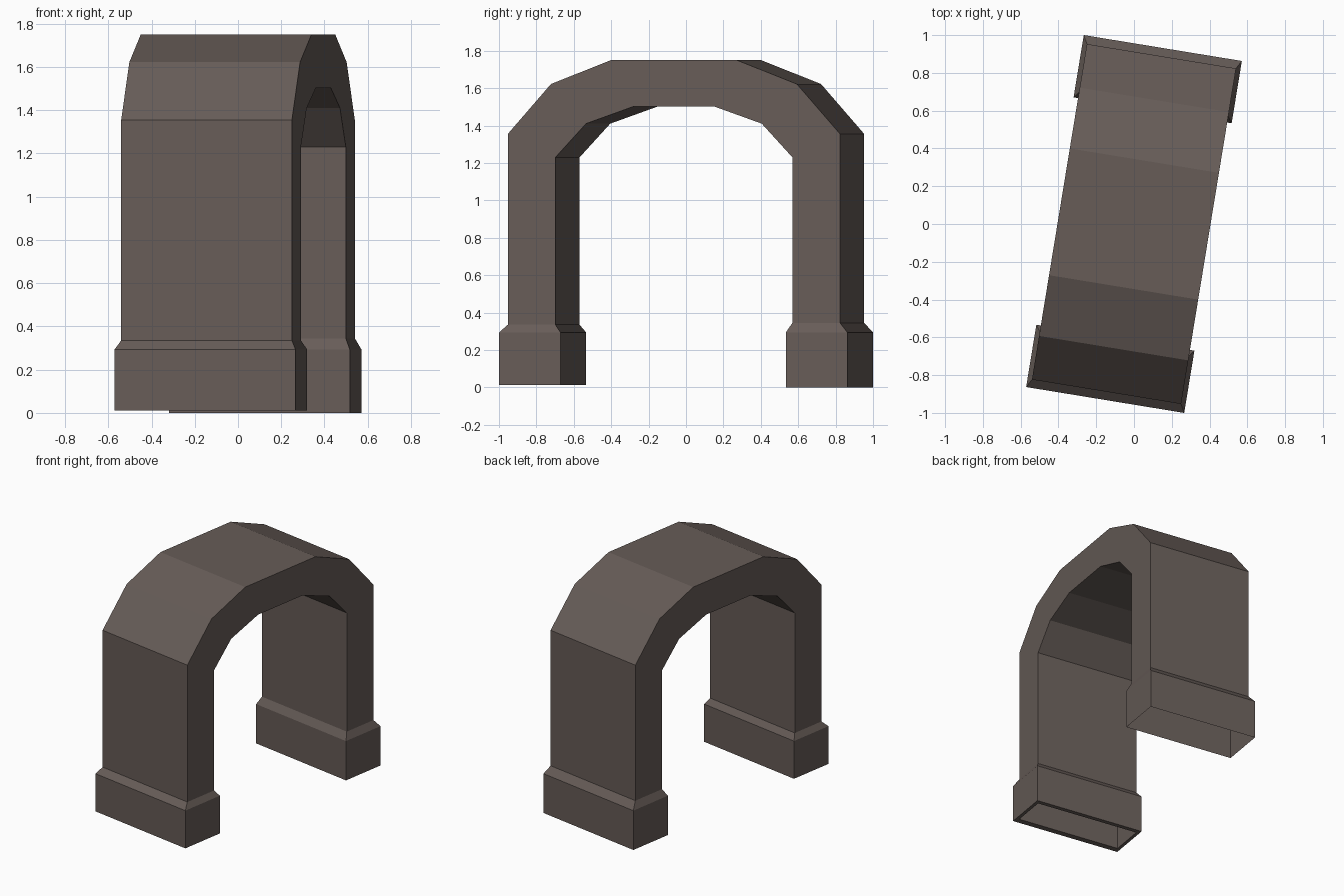
import bpy, bmesh, math

if "Cube" in bpy.data.objects:
    bpy.data.objects.remove(bpy.data.objects["Cube"])

YAW = math.radians(-9.3)      # the arch stands slightly turned
HALF_W = 0.40                 # half depth of the arch band
OUT, INN = 0.90, 0.642        # outer and inner faces of the legs
FOOT_W, FOOT_OUT, FOOT_IN = 0.424, 0.944, 0.61

stone = bpy.data.materials.new("brown stone")
stone.diffuse_color = (0.135, 0.108, 0.097, 1)
stone.use_nodes = True
stone.node_tree.nodes["Principled BSDF"].inputs["Base Color"].default_value = stone.diffuse_color


def finish(bm, name):
    mesh = bpy.data.meshes.new(name)
    bm.to_mesh(mesh)
    bm.free()
    mesh.materials.append(stone)
    ob = bpy.data.objects.new(name, mesh)
    ob.rotation_euler.z = YAW
    bpy.context.collection.objects.link(ob)


def ring(bm, w, y0, y1, z):
    return [bm.verts.new((x, y, z)) for x, y in
            ((-w, y0), (w, y0), (w, y1), (-w, y1))]


def loft(name, sections):
    """Open-ended sleeve through rectangular sections."""
    bm = bmesh.new()
    rings = [ring(bm, *s) for s in sections]
    for a, b in zip(rings, rings[1:]):
        for i in range(4):
            j = (i + 1) % 4
            bm.faces.new((a[i], a[j], b[j], b[i]))
    finish(bm, name)


# Arch band: matching outer and inner outlines, from front leg to back leg
front_end, back_end = 0.012, 0.345
outer = [(-OUT, front_end), (-OUT, 1.355), (-0.666, 1.622), (-0.34, 1.75),
         (0.34, 1.75), (0.666, 1.622), (OUT, 1.355), (OUT, back_end)]
inner = [(-INN, front_end), (-INN, 1.23), (-0.476, 1.41), (-0.215, 1.503),
         (0.215, 1.503), (0.476, 1.41), (INN, 1.23), (INN, back_end)]
bm = bmesh.new()
cuts = []
for (yo, zo), (yi, zi) in zip(outer, inner):
    cuts.append([bm.verts.new(p) for p in
                 ((-HALF_W, yo, zo), (HALF_W, yo, zo),
                  (HALF_W, yi, zi), (-HALF_W, yi, zi))])
for a, b in zip(cuts, cuts[1:]):
    for i in range(4):
        j = (i + 1) % 4
        bm.faces.new((a[i], a[j], b[j], b[i]))
finish(bm, "arch_band")

# Feet: hollow plinths with a sloped shoulder meeting the legs
loft("front_foot", [(HALF_W, -OUT, -INN, 0.012),
                    (FOOT_W, -FOOT_OUT, -FOOT_IN, 0.012),
                    (FOOT_W, -FOOT_OUT, -FOOT_IN, 0.293),
                    (HALF_W, -OUT, -INN, 0.335)])
loft("back_foot", [(FOOT_W, FOOT_IN, FOOT_OUT, 0.0),
                   (FOOT_W, FOOT_IN, FOOT_OUT, 0.293),
                   (HALF_W, INN, OUT, 0.345)])
